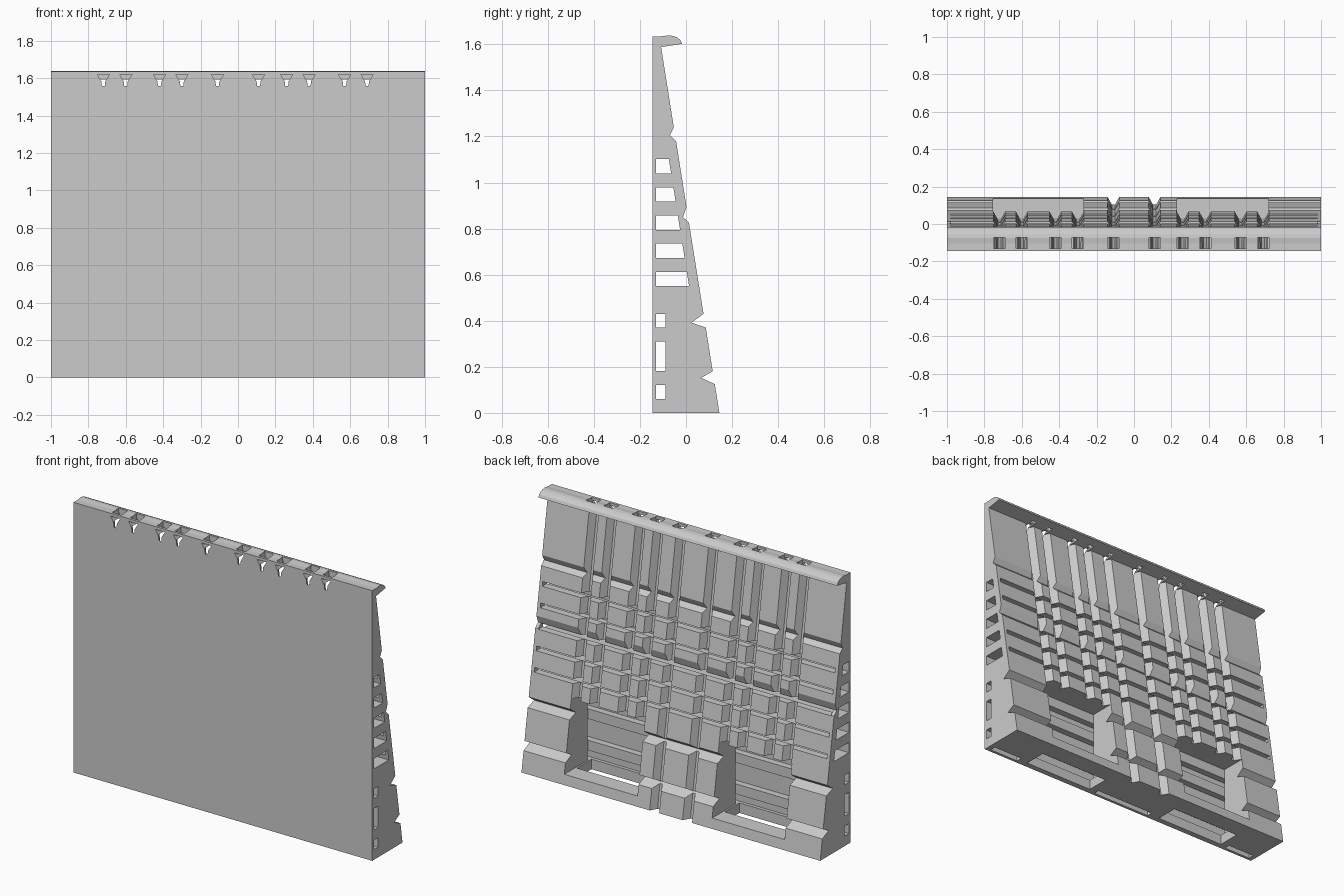
import bpy
import bmesh

cube = bpy.data.objects.get("Cube")
if cube:
    bpy.data.objects.remove(cube, do_unlink=True)

FRONT = -0.145
SLOPE = 0.1593


def back(z):
    """Depth of the sloping back surface at height z."""
    return 0.145 - SLOPE * z


def loft(bm, ring_a, ring_b):
    """Closed solid between two matching rings."""
    a = [bm.verts.new(p) for p in ring_a]
    b = [bm.verts.new(p) for p in ring_b]
    bm.faces.new(a)
    bm.faces.new(b[::-1])
    n = len(a)
    for i in range(n):
        j = (i + 1) % n
        bm.faces.new((a[j], a[i], b[i], b[j]))


def along_x(bm, profile, x0, x1):
    loft(bm, [(x0, y, z) for y, z in profile], [(x1, y, z) for y, z in profile])


def box(bm, x0, x1, y0, y1, z0, z1):
    along_x(bm, [(y0, z0), (y1, z0), (y1, z1), (y0, z1)], x0, x1)


def make(name, bm):
    bmesh.ops.recalc_face_normals(bm, faces=bm.faces)
    mesh = bpy.data.meshes.new(name)
    bm.to_mesh(mesh)
    bm.free()
    obj = bpy.data.objects.new(name, mesh)
    bpy.context.scene.collection.objects.link(obj)
    return obj


grey = bpy.data.materials.new("light grey")
grey.use_nodes = True
grey.diffuse_color = (0.6, 0.6, 0.6, 1)
grey.node_tree.nodes["Principled BSDF"].inputs["Base Color"].default_value = (0.6, 0.6, 0.6, 1)

# Wall body: tapered section with four V notches and a rounded top lip
profile = [
    (FRONT, 0), (0.145, 0),
    (0.125, 0.125), (0.065, 0.152), (0.116, 0.18),
    (0.086, 0.37), (0.025, 0.392), (0.076, 0.43),
    (0.013, 0.825), (-0.013, 0.85), (0.002, 0.895),
    (-0.043, 1.18), (-0.07, 1.205), (-0.053, 1.24),
    (-0.108, 1.588), (-0.017, 1.602),
    (-0.024, 1.618), (-0.038, 1.629), (-0.055, 1.636), (-0.075, 1.639), (-0.105, 1.635),
    (FRONT, 1.635),
]
bm = bmesh.new()
along_x(bm, profile, -1, 1)
wall = make("wall_panel", bm)
wall.data.materials.append(grey)

groove_x = [-0.72, -0.6, -0.42, -0.3, -0.11, 0.11, 0.26, 0.38, 0.57, 0.69]
recess_x = [(-0.755, -0.27), (0.23, 0.72)]
tunnel_z = [0.55 + 0.1225 * i for i in range(5)]
cutters = []

# Two large recesses in the lower back
bm = bmesh.new()
for x0, x1 in recess_x:
    box(bm, x0, x1, -0.09, 0.3, 0.06, 0.49)
cutters.append(make("recess_cutter", bm))

# Openings in the underside
bm = bmesh.new()
for x0, x1 in recess_x:
    box(bm, x0 + 0.01, x1 - 0.01, -0.11, 0.03, -0.1, 0.08)
for x0, x1 in [(-0.97, -0.79), (-0.21, 0.19), (0.77, 0.97)]:
    box(bm, x0, x1, -0.128, -0.092, -0.1, 0.09)
cutters.append(make("underside_cutter", bm))

# Tunnels running the full width
bm = bmesh.new()
for z0, z1 in [(0.06, 0.12), (0.18, 0.31), (0.37, 0.43)]:
    box(bm, -1.1, 1.1, -0.13, -0.088, z0 + 0.001, z1)
for z in tunnel_z:
    top = z + 0.062
    along_x(bm, [(-0.13, z), (back(z) - 0.044, z), (back(top) - 0.044, top), (-0.13, top)], -1.1, 1.1)
cutters.append(make("tunnel_cutter", bm))

# Narrow slits opening each upper tunnel to the back
bm = bmesh.new()
for z in tunnel_z:
    box(bm, -0.98, 0.98, back(z) - 0.08, back(z) + 0.1, z + 0.027, z + 0.054)
cutters.append(make("slit_cutter", bm))

# Vertical V grooves following the slope
bm = bmesh.new()
for x in groove_x:
    z0 = -0.05 if abs(x) < 0.2 else 0.4
    rings = []
    for z in (z0, 1.589):
        y = back(z)
        rings.append([(x - 0.034, y + 0.004, z), (x - 0.008, y - 0.042, z),
                      (x + 0.008, y - 0.042, z), (x + 0.034, y + 0.004, z)])
    loft(bm, *rings)
cutters.append(make("groove_cutter", bm))

# Triangular holes through the front and square holes through the top lip
bm = bmesh.new()
for x in groove_x:
    tri = [(x - 0.032, 1.618), (x, 1.565), (x + 0.032, 1.618)]
    loft(bm, [(px, -0.2, pz) for px, pz in tri], [(px, -0.07, pz) for px, pz in tri])
cutters.append(make("front_hole_cutter", bm))

bm = bmesh.new()
for x in groove_x:
    box(bm, x - 0.031, x + 0.031, -0.13, -0.071, 1.606, 1.7)
cutters.append(make("top_hole_cutter", bm))

# Carve the wall, then bake the result and drop the cutters
for c in cutters:
    c.hide_render = True
    mod = wall.modifiers.new(c.name, "BOOLEAN")
    mod.operation = "DIFFERENCE"
    mod.solver = "EXACT"
    mod.object = c
bpy.context.view_layer.update()
graph = bpy.context.evaluated_depsgraph_get()
carved = bpy.data.meshes.new_from_object(wall.evaluated_get(graph))
wall.modifiers.clear()
wall.data = carved
carved.materials.clear()
carved.materials.append(grey)
for p in carved.polygons:
    p.material_index = 0
    p.use_smooth = False
for c in cutters:
    bpy.data.objects.remove(c, do_unlink=True)
